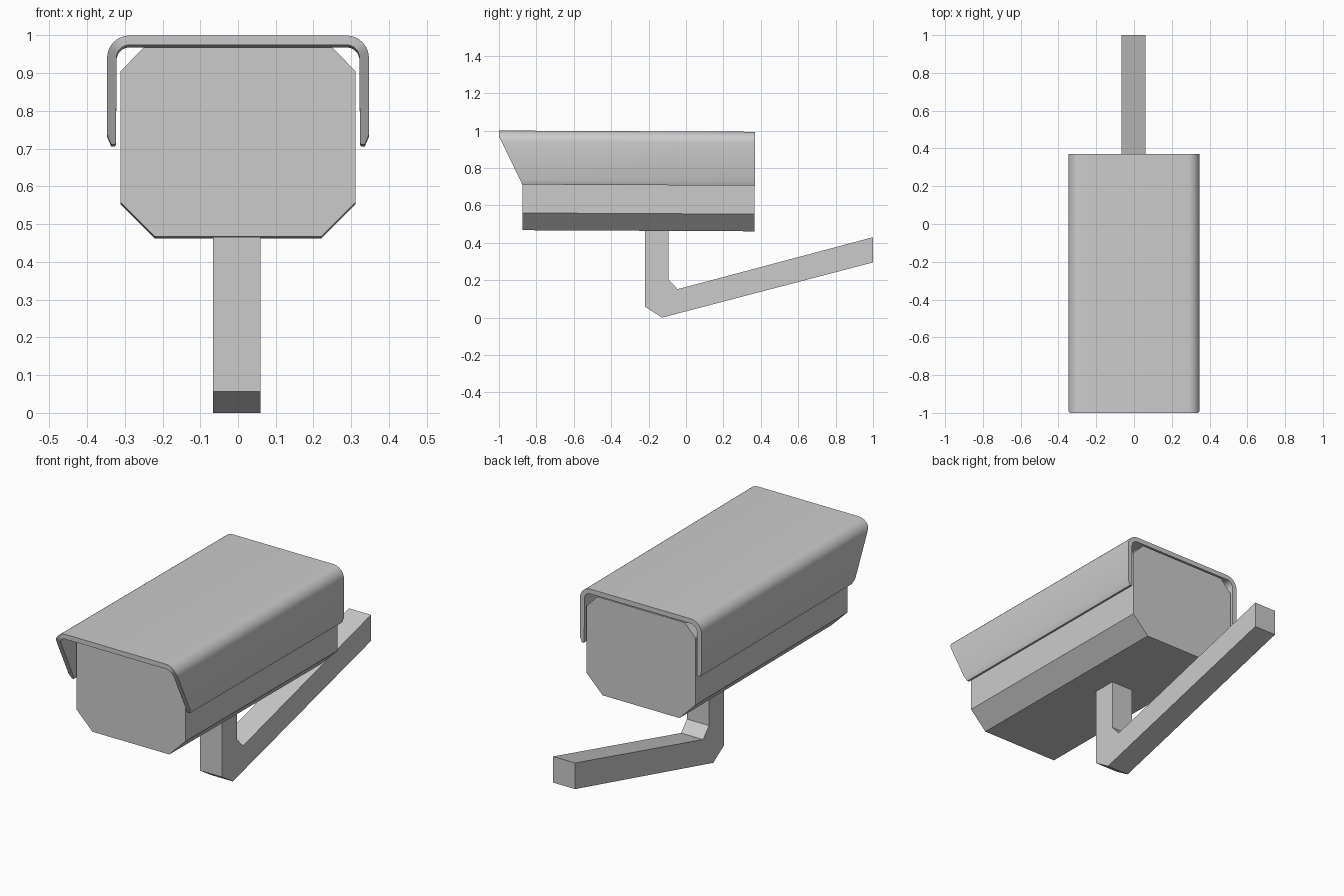
import bpy, bmesh
from math import sin, cos, pi

if "Cube" in bpy.data.objects:
    bpy.data.objects.remove(bpy.data.objects["Cube"])


def make_object(name, verts, faces, smooth=False):
    mesh = bpy.data.meshes.new(name)
    mesh.from_pydata(verts, [], faces)
    bm = bmesh.new()
    bm.from_mesh(mesh)
    bmesh.ops.recalc_face_normals(bm, faces=bm.faces[:])
    bm.to_mesh(mesh)
    bm.free()
    obj = bpy.data.objects.new(name, mesh)
    bpy.context.collection.objects.link(obj)
    if smooth:
        bpy.context.view_layer.objects.active = obj
        obj.select_set(True)
        bpy.ops.object.shade_smooth_by_angle(angle=pi / 6)
        obj.select_set(False)
    return obj


def prism(name, near, far):
    """Solid between two matching outlines."""
    n = len(near)
    sides = [(i, (i + 1) % n, n + (i + 1) % n, n + i) for i in range(n)]
    caps = [tuple(range(n)), tuple(range(n, 2 * n))]
    return make_object(name, near + far, sides + caps)


def tilted(x, y, z):
    """The housing leans down very slightly towards the back."""
    return (x, y, z - 0.0048 * (y + 1))


# Camera housing: chamfered box
half = [(0.22, 0.468), (0.312, 0.56), (0.312, 0.905), (0.25, 0.969)]
outline = half + [(-x, z) for x, z in reversed(half)]
prism("camera_housing",
      [tilted(x, -0.875, z) for x, z in outline],
      [tilted(x, 0.367, z) for x, z in outline])

# Sun shield: U-shaped sheet with rounded corners and raked front sides
pairs = [((0.336, 0.712), (0.326, 0.712)), ((0.347, 0.738), (0.323, 0.718))]
R, T, CX, CZ = 0.06, 0.025, 0.287, 0.94
for i in range(9):
    a = pi / 2 * i / 8
    pairs.append(tuple((CX + r * cos(a), CZ + r * sin(a)) for r in (R, R - T)))
pairs += [tuple((-x, z) for x, z in p) for p in reversed(pairs)]


def front_y(z):
    return -1 + 0.485 * max(0, 0.97 - z)


verts = []
for outer, inner in pairs:
    for x, z in (outer, inner):
        verts.append(tilted(x, front_y(z), z))
    for x, z in (inner, outer):
        verts.append(tilted(x, 0.37, z))
faces = []
last = len(pairs) - 1
for i in range(last):
    a, b = 4 * i, 4 * i + 4
    faces += [(a + k, a + (k + 1) % 4, b + (k + 1) % 4, b + k) for k in range(4)]
faces += [(0, 1, 2, 3), tuple(4 * last + k for k in range(4))]
make_object("sun_shield", verts, faces, smooth=True)

# Wall arm: bent square bar
arm = [(-0.218, 0.466), (-0.218, 0.057), (-0.128, 0.0), (1.0, 0.295),
       (1.0, 0.43), (-0.045, 0.152), (-0.094, 0.205), (-0.094, 0.466)]
prism("wall_arm",
      [(-0.066, y, z) for y, z in arm],
      [(0.06, y, z) for y, z in arm])
